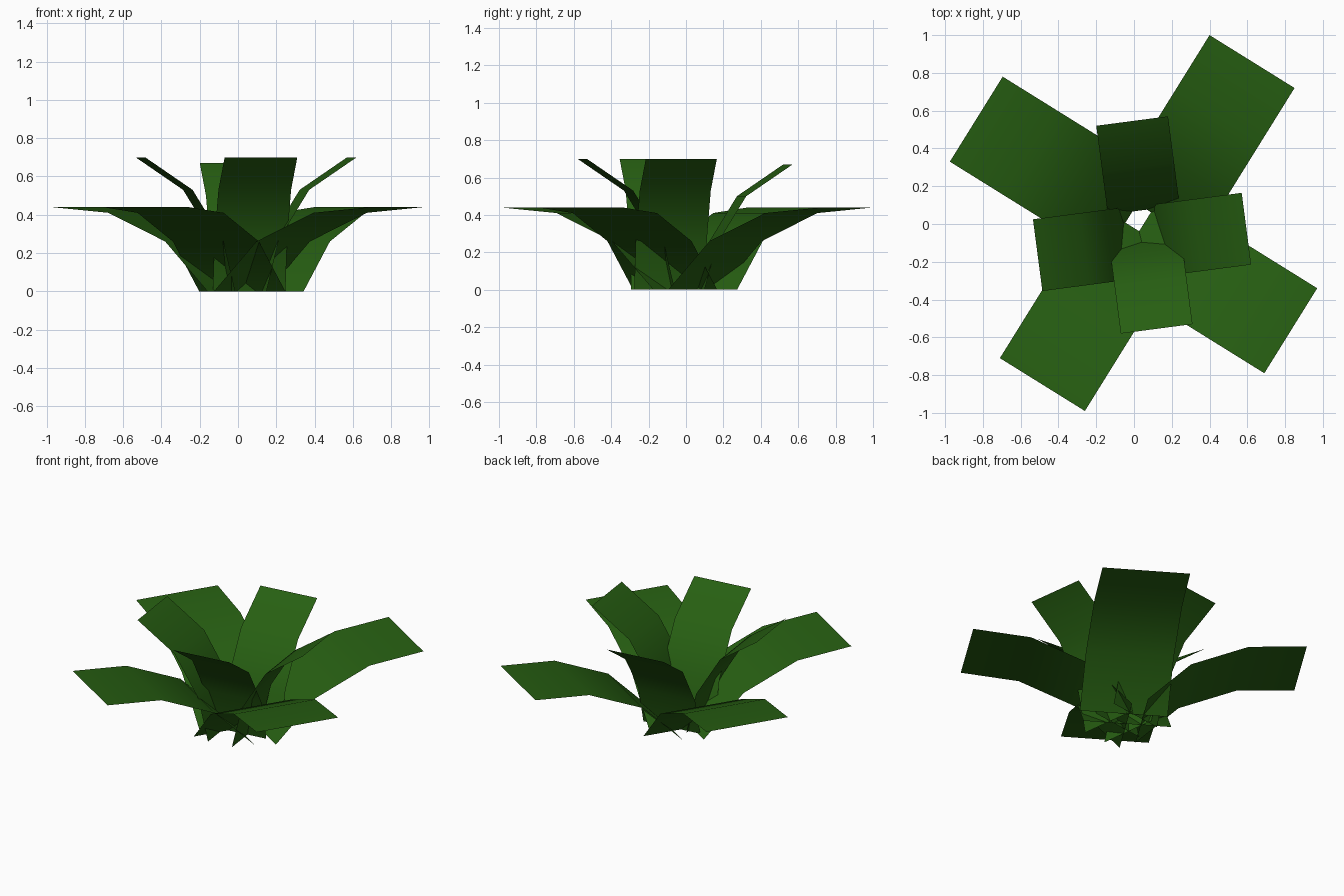
import bpy
import bmesh
from mathutils import Vector

cube = bpy.data.objects.get("Cube")
if cube:
    bpy.data.objects.remove(cube, do_unlink=True)

# One leaf green
green = bpy.data.materials.new("leaf green")
green.use_nodes = True
color = (0.02, 0.115, 0.006, 1)
green.diffuse_color = color
green.node_tree.nodes["Principled BSDF"].inputs["Base Color"].default_value = color

# Leaf profiles from tip to base: (distance inward, height)
OUTER = [(0, 0.44), (0.35, 0.41), (0.70, 0.26), (0.96, 0)]
INNER = [(0, 0.70), (0.25, 0.53), (0.41, 0.27), (0.475, 0)]


def leaf(name, tip, direction, width, profile, drop=0):
    """Bent strip of constant width, running from its tip to the centre."""
    out = Vector((*direction, 0)).normalized()
    side = Vector((-out.y, out.x, 0)) * width / 2
    bm = bmesh.new()
    rows = []
    for inward, height in profile:
        mid = Vector((*tip, max(0, height - drop))) - out * inward
        rows.append((bm.verts.new(mid - side), bm.verts.new(mid + side)))
    for a, b in zip(rows, rows[1:]):
        bm.faces.new((a[0], a[1], b[1], b[0]))
    bm.normal_update()
    for face in bm.faces:
        if face.normal.z < 0:
            face.normal_flip()
        face.smooth = True
    mesh = bpy.data.meshes.new(name)
    bm.to_mesh(mesh)
    bm.free()
    mesh.materials.append(green)
    bpy.context.collection.objects.link(bpy.data.objects.new(name, mesh))


# Wide, low outer leaves
leaf("outer_leaf_back_left", (0.625, 0.86), (0.528, 0.849), 0.53, OUTER)
leaf("outer_leaf_back_right", (-0.835, 0.555), (-0.849, 0.528), 0.53, OUTER)
leaf("outer_leaf_front_right", (-0.485, -0.85), (-0.528, -0.849), 0.53, OUTER)
leaf("outer_leaf_front_left", (0.83, -0.565), (0.849, -0.528), 0.53, OUTER)

# Narrow, upright inner leaves
leaf("inner_leaf_front", (0.12, -0.555), (0.13, -0.99), 0.383, INNER)
leaf("inner_leaf_left", (0.595, -0.025), (0.99, 0.13), 0.383, INNER)
leaf("inner_leaf_back", (-0.01, 0.545), (-0.13, 0.99), 0.383, INNER, 0.03)
leaf("inner_leaf_right", (-0.51, -0.165), (-0.99, -0.13), 0.383, INNER)
